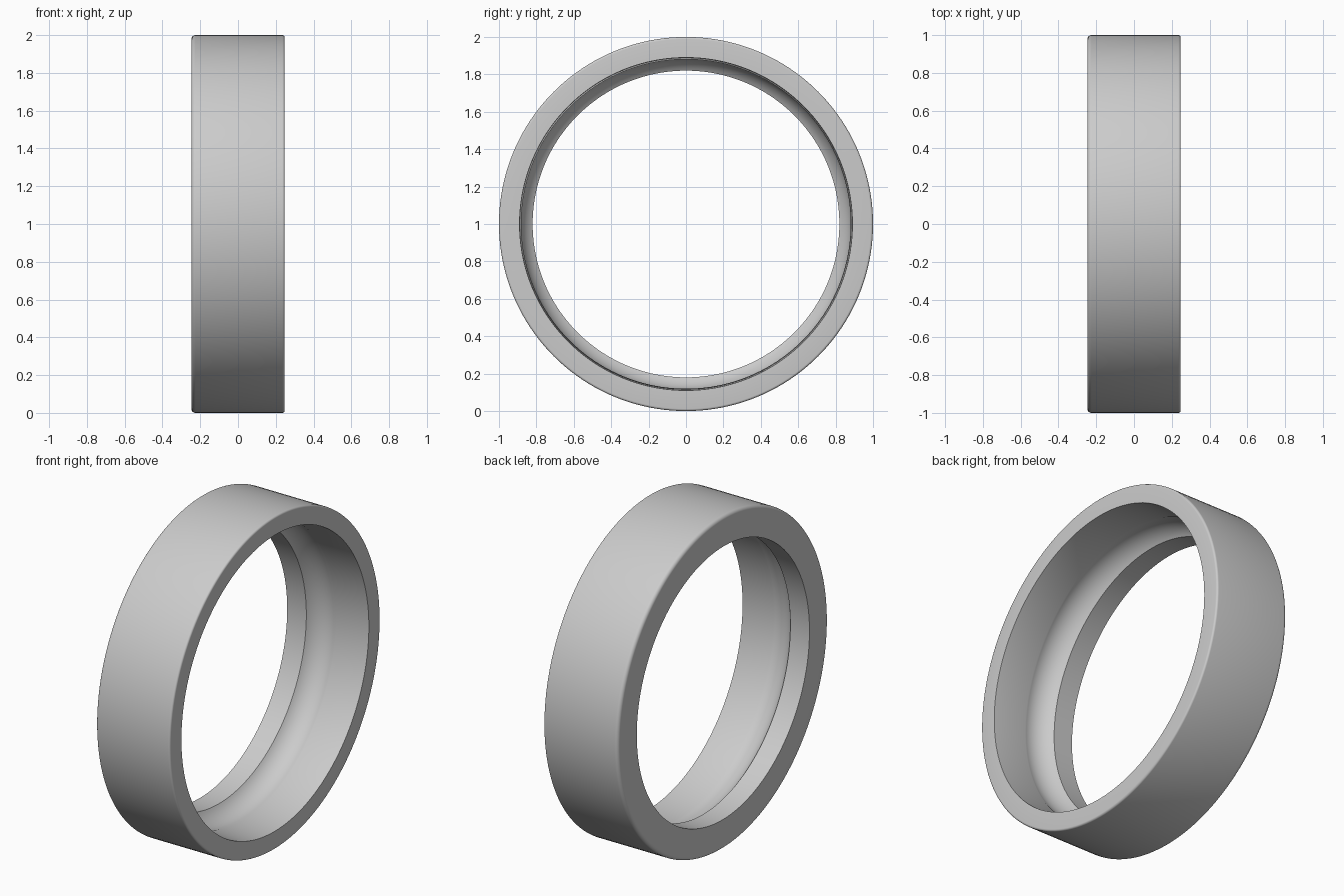
import bpy, bmesh
from math import sin, cos, asin, pi, radians
from mathutils import Matrix, Vector

if "Cube" in bpy.data.objects:
    bpy.data.objects.remove(bpy.data.objects["Cube"], do_unlink=True)

SEGMENTS = 160
HALF = 0.247           # half the ring's width along x
OUTER, BORE, MOUTH = 1.0, 0.82, 0.89
GROOVE, GROOVE_R = 0.885, 0.143


def arc(cx, cr, radius, start, end, steps):
    """Profile points (x, r) on an arc, angles in radians."""
    return [(cx + radius * cos(start + (end - start) * i / steps),
             cr + radius * sin(start + (end - start) * i / steps))
            for i in range(steps + 1)]


# Cross-section: outer wall with a larger and a smaller rounded edge
big, small = 0.022, 0.012
profile = arc(-HALF + big, OUTER - big, big, pi, pi / 2, 6)
profile += arc(HALF - small, OUTER - small, small, pi / 2, 0, 5)

# Wide mouth, tapering slightly to the ball groove, then the narrow bore
profile.append((HALF, MOUTH))
centre = GROOVE - GROOVE_R
lip_angle = pi / 2 - asin(0.035 / GROOVE_R)
land_angle = pi - asin((BORE - centre) / GROOVE_R)
profile += arc(0, centre, GROOVE_R, lip_angle, land_angle, 16)
profile.append((-HALF, BORE))

# Revolve the section about the x axis
bm = bmesh.new()
verts = [bm.verts.new((x, 0, r)) for x, r in profile]
edges = [bm.edges.new((a, b)) for a, b in zip(verts, verts[1:] + verts[:1])]
bmesh.ops.spin(bm, geom=verts + edges, cent=(0, 0, 0), axis=(1, 0, 0),
               angle=2 * pi, steps=SEGMENTS, use_merge=True)
bmesh.ops.remove_doubles(bm, verts=bm.verts, dist=0.00005)
bmesh.ops.recalc_face_normals(bm, faces=bm.faces)
bmesh.ops.translate(bm, verts=bm.verts, vec=(0, 0, OUTER))

mesh = bpy.data.meshes.new("bearing_outer_ring")
bm.to_mesh(mesh)
bm.free()
ring = bpy.data.objects.new("bearing_outer_ring", mesh)
bpy.context.collection.objects.link(ring)

# Plain grey steel
steel = bpy.data.materials.new("grey_steel")
steel.use_nodes = True
colour = (0.6, 0.6, 0.6, 1)
steel.diffuse_color = colour
steel.node_tree.nodes["Principled BSDF"].inputs["Base Color"].default_value = colour
mesh.materials.append(steel)

bpy.ops.object.select_all(action="DESELECT")
ring.select_set(True)
bpy.context.view_layer.objects.active = ring
bpy.ops.object.shade_smooth_by_angle(angle=radians(30))
